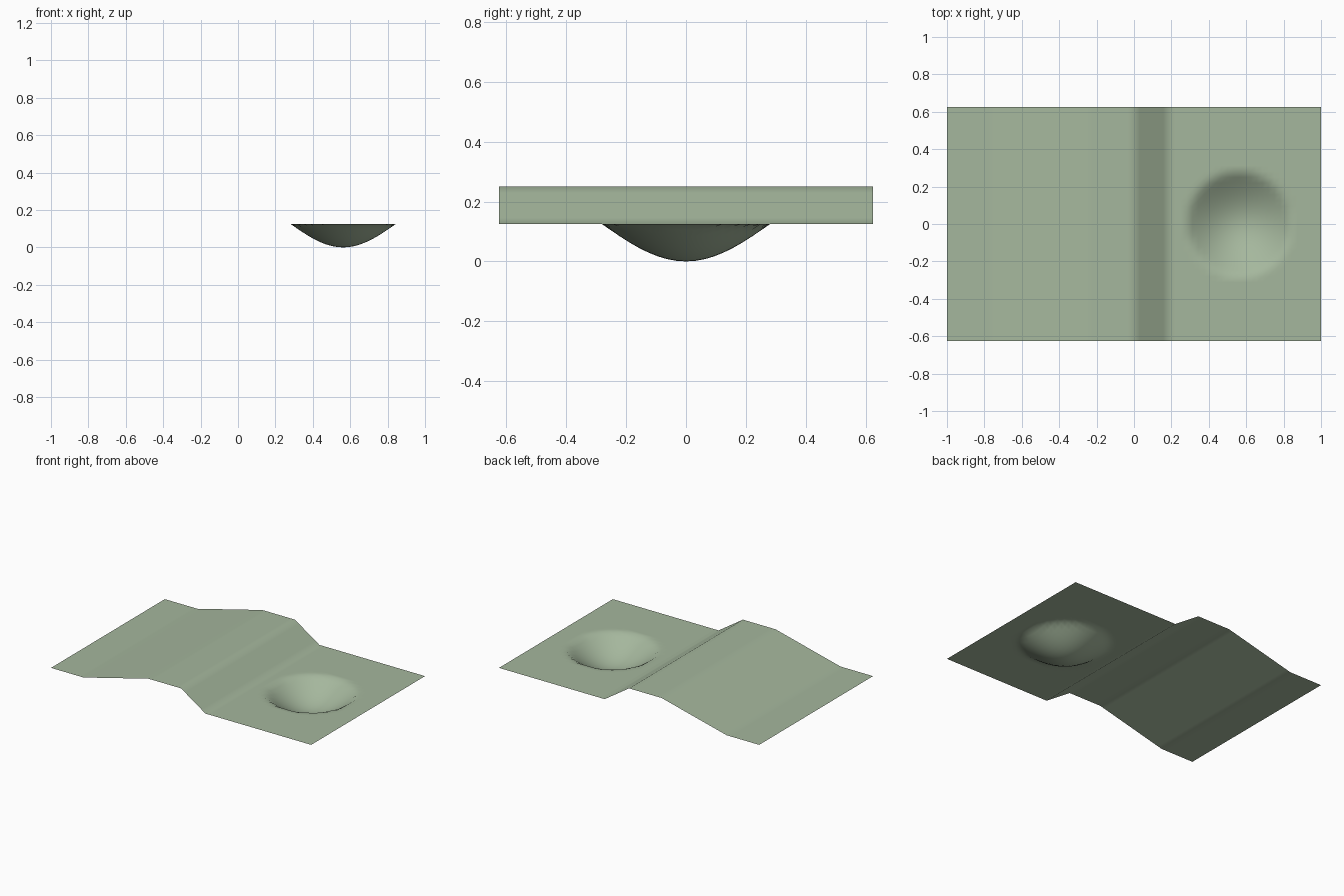
import bpy, bmesh, math

if "Cube" in bpy.data.objects:
    bpy.data.objects.remove(bpy.data.objects["Cube"])

CELL = 1 / 32                      # grid spacing
NX, NY = 64, 40                    # cells along x and y
FLAT, RISE = 0.125, 0.125          # ground level and plateau height
BOWL_X, BOWL_R, BOWL_DEPTH = 0.5625, 0.28125, 0.125


def ridge(x):
    """Long ramp up, flat top, short steep ramp down."""
    up = (x + 0.75) / 0.5
    down = (0.1875 - x) / 0.1875
    return RISE * max(0.0, min(1.0, up, down))


def bowl(x, y):
    """Round hollow, deepest in the middle."""
    t = min(1.0, math.hypot(x - BOWL_X, y) / BOWL_R)
    return BOWL_DEPTH * math.cos(t * math.pi / 2)


# Terrain sheet: a regular grid shaped by the ridge and the bowl
bm = bmesh.new()
rows = []
for j in range(NY + 1):
    y = (j - NY / 2) * CELL
    row = []
    for i in range(NX + 1):
        x = (i - NX / 2) * CELL
        row.append(bm.verts.new((x, y, FLAT + ridge(x) - bowl(x, y))))
    rows.append(row)
for a, b in zip(rows, rows[1:]):
    for i in range(NX):
        face = bm.faces.new((a[i], a[i + 1], b[i + 1], b[i]))
        face.smooth = True
mesh = bpy.data.meshes.new("terrain_sheet")
bm.to_mesh(mesh)
bm.free()

# Single soft green colour
green = bpy.data.materials.new("sage_green")
green.diffuse_color = (0.376, 0.474, 0.337, 1)
green.use_nodes = True
green.node_tree.nodes["Principled BSDF"].inputs["Base Color"].default_value = green.diffuse_color
mesh.materials.append(green)
terrain = bpy.data.objects.new("terrain_sheet", mesh)
bpy.context.collection.objects.link(terrain)
